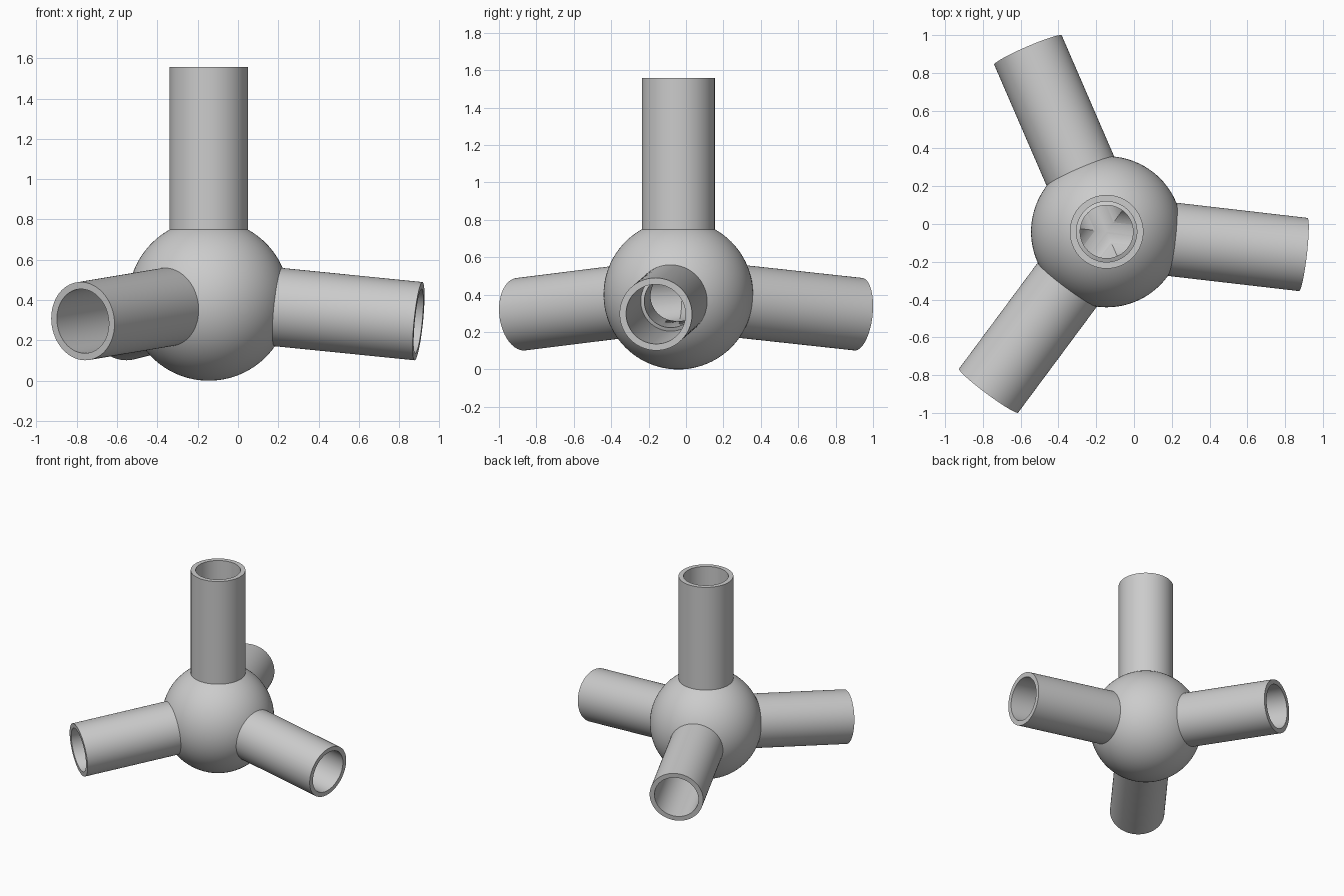
import bpy, bmesh, math
from mathutils import Vector

if "Cube" in bpy.data.objects:
    bpy.data.objects.remove(bpy.data.objects["Cube"], do_unlink=True)

CENTRE = Vector((-0.145, -0.041, 0.4))
BALL_R, TUBE_R, TUBE_BORE, HUB_BORE = 0.4, 0.195, 0.16, 0.14
SEGMENTS = 96

grey = bpy.data.materials.new("plain grey")
grey.use_nodes = True
grey.diffuse_color = (0.6, 0.6, 0.6, 1)
grey.node_tree.nodes["Principled BSDF"].inputs["Base Color"].default_value = (0.6, 0.6, 0.6, 1)


def make_object(name, bm, direction=Vector((0, 0, 1))):
    """Place a mesh at the hub centre with its z axis along direction."""
    bmesh.ops.recalc_face_normals(bm, faces=bm.faces)
    mesh = bpy.data.meshes.new(name)
    bm.to_mesh(mesh)
    bm.free()
    mesh.materials.append(grey)
    ob = bpy.data.objects.new(name, mesh)
    bpy.context.collection.objects.link(ob)
    ob.location = CENTRE
    ob.rotation_mode = 'QUATERNION'
    ob.rotation_quaternion = direction.to_track_quat('Z', 'Y')
    return ob


def activate(ob):
    bpy.ops.object.select_all(action='DESELECT')
    ob.select_set(True)
    bpy.context.view_layer.objects.active = ob


def smooth(ob):
    activate(ob)
    bpy.ops.object.shade_smooth_by_angle(angle=math.radians(30))


def revolve(profile):
    """Spin a closed (radius, height) profile about the z axis."""
    bm = bmesh.new()
    verts = [bm.verts.new((r, 0, z)) for r, z in profile]
    edges = [bm.edges.new((verts[i - 1], verts[i])) for i in range(len(verts))]
    bmesh.ops.spin(bm, geom=verts + edges, cent=(0, 0, 0), axis=(0, 0, 1),
                   angle=math.tau, steps=SEGMENTS, use_merge=True)
    bmesh.ops.remove_doubles(bm, verts=bm.verts, dist=1e-5)
    return bm


# Three slightly drooping arms and one upright post
def arm(degrees, droop=5.7):
    a, d = math.radians(degrees), math.radians(droop)
    return Vector((math.cos(a) * math.cos(d), math.sin(a) * math.cos(d), -math.sin(d)))


tubes = [
    ("upright_tube", Vector((0, 0, 1)), 1.157),
    ("left_tube", arm(-6.6), 1.053),
    ("back_tube", arm(113.4), 1.053),
    ("front_right_tube", arm(233.4), 1.053),
]

# Central ball
bm = bmesh.new()
bmesh.ops.create_uvsphere(bm, u_segments=SEGMENTS, v_segments=48, radius=BALL_R)
hub = make_object("hub_ball", bm)

for name, direction, length in tubes:
    # Hollow tube seated on the ball
    start = math.sqrt(BALL_R ** 2 - TUBE_R ** 2) - 0.01
    smooth(make_object(name, revolve([(TUBE_BORE, start), (TUBE_R, start),
                                      (TUBE_R, length), (TUBE_BORE, length)]), direction))

    # Narrower bore from the ball's middle out through its surface
    bm = bmesh.new()
    bmesh.ops.create_cone(bm, cap_ends=True, segments=SEGMENTS,
                          radius1=HUB_BORE, radius2=HUB_BORE, depth=0.5)
    bmesh.ops.translate(bm, verts=bm.verts, vec=(0, 0, 0.245))
    cutter = make_object("bore_cutter", bm, direction)
    cutter.hide_render = True
    cut = hub.modifiers.new("bore", 'BOOLEAN')
    cut.operation = 'DIFFERENCE'
    cut.solver = 'EXACT'
    cut.object = cutter
    activate(hub)
    bpy.ops.object.modifier_apply(modifier=cut.name)
    bpy.data.objects.remove(cutter, do_unlink=True)

smooth(hub)
